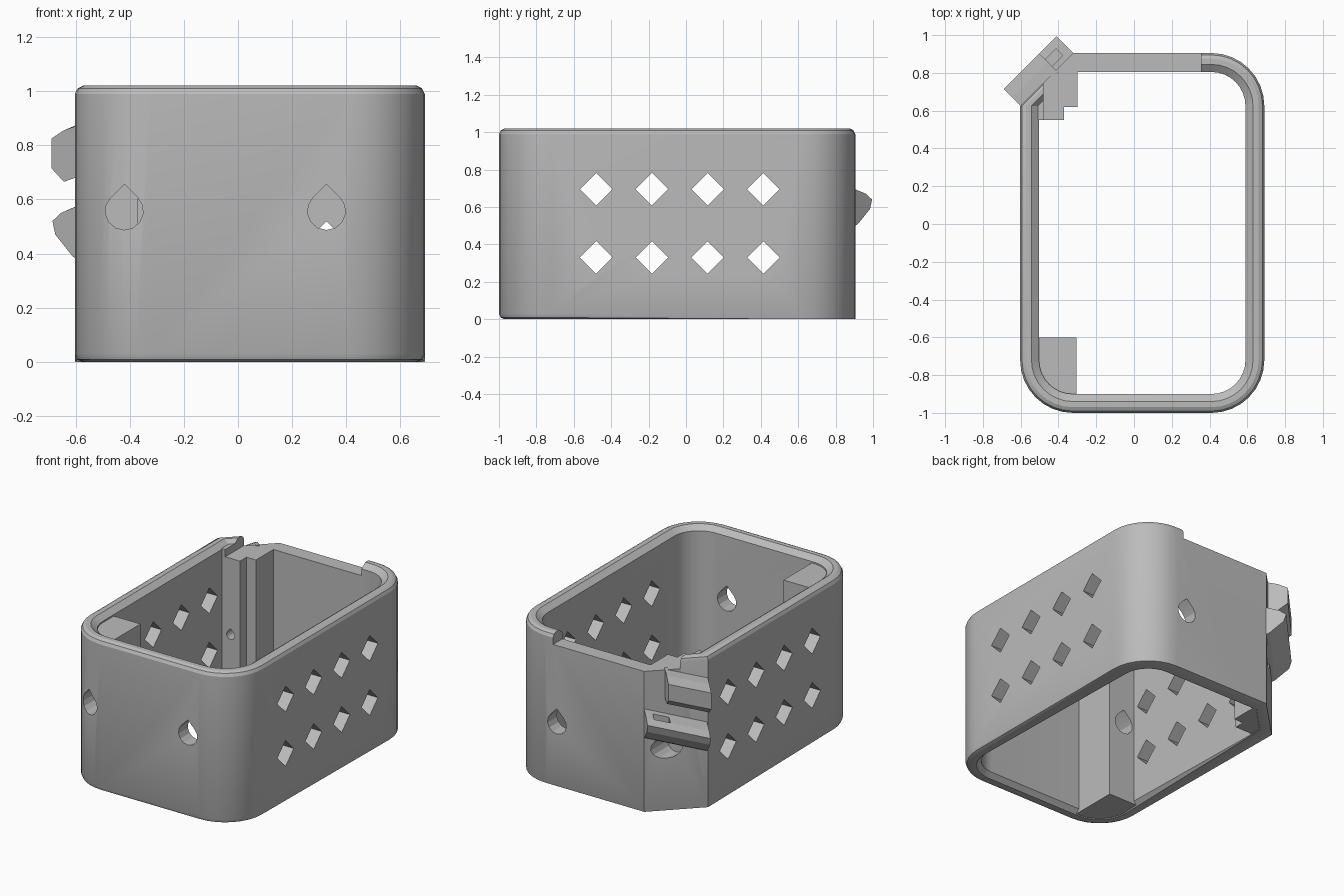
import bpy, bmesh, math
from mathutils import Vector

old = bpy.data.objects.get("Cube")
if old:
    bpy.data.objects.remove(old, do_unlink=True)

grey = bpy.data.materials.new("plain grey")
grey.use_nodes = True
COLOUR = (0.5, 0.5, 0.5, 1)
grey.diffuse_color = COLOUR
grey.node_tree.nodes["Principled BSDF"].inputs["Base Color"].default_value = COLOUR

X, Y, Z = Vector((1, 0, 0)), Vector((0, 1, 0)), Vector((0, 0, 1))


def finish(name, bm):
    bmesh.ops.recalc_face_normals(bm, faces=bm.faces)
    mesh = bpy.data.meshes.new(name)
    bm.to_mesh(mesh)
    bm.free()
    mesh.materials.append(grey)
    ob = bpy.data.objects.new(name, mesh)
    bpy.context.collection.objects.link(ob)
    return ob


def prism(name, points, origin, a, b, sweep):
    """Extrude a flat outline, drawn on axes a and b, along sweep."""
    bm = bmesh.new()
    o = Vector(origin)
    face = bm.faces.new([bm.verts.new(o + a * p + b * q) for p, q in points])
    moved = bmesh.ops.extrude_face_region(bm, geom=[face])["geom"]
    bmesh.ops.translate(bm, vec=sweep,
                        verts=[v for v in moved if isinstance(v, bmesh.types.BMVert)])
    return finish(name, bm)


def combine(target, tool, operation):
    bpy.context.view_layer.objects.active = target
    mod = target.modifiers.new("cut", "BOOLEAN")
    mod.operation, mod.object, mod.solver = operation, tool, "EXACT"
    bpy.ops.object.modifier_apply(modifier=mod.name)
    bpy.data.objects.remove(tool, do_unlink=True)


def teardrop(r):
    arc = [math.radians(135 + 270 * i / 10) for i in range(11)]
    return [(0, r * 1.41)] + [(r * math.cos(t), r * math.sin(t)) for t in arc]


# Wall ring: rounded rectangle with one chamfered back corner
R = 0.28
LEFT, RIGHT, FRONT, BACK, TOP, WALL = -0.603, 0.69, -1.0, 0.905, 1.02, 0.1
corners = [(RIGHT - R, BACK - R, 0, 8), (LEFT + R, BACK - R, 90, 1),
           (LEFT + R, FRONT + R, 180, 8), (RIGHT - R, FRONT + R, 270, 8)]
bm = bmesh.new()
columns = []
for cx, cy, start, steps in corners:
    low = 0.03 if cy < 0 else 0.002          # back bottom edge stays sharp
    section = [(0, low), (0, TOP - 0.03), (0.01, TOP - 0.01), (0.03, TOP),
               (0.06, TOP), (WALL, TOP - 0.03), (WALL, low),
               (WALL - low, 0), (low, 0), (low * 0.3, low * 0.3)]
    for i in range(steps + 1):
        t = math.radians(start + 90 * i / steps)
        columns.append([bm.verts.new((cx + (R - d) * math.cos(t),
                                      cy + (R - d) * math.sin(t), z))
                        for d, z in section])
for one, two in zip(columns, columns[1:] + columns[:1]):
    n = len(one)
    for k in range(n):
        bm.faces.new((one[k], two[k], two[(k + 1) % n], one[(k + 1) % n]))
wall = finish("housing_wall", bm)

# Corner pillars
front_pillar = [(-0.52, -0.6), (-0.305, -0.6), (-0.305, -0.93), (-0.4, -0.93),
                (-0.49, -0.88), (-0.53, -0.8)]
combine(wall, prism("front_pillar", front_pillar, (0, 0, 0.005), X, Y, Z * 0.975), "UNION")
back_pillar = [(-0.55, 0.55), (-0.37, 0.55), (-0.37, 0.62), (-0.3, 0.62),
               (-0.3, 0.85), (-0.37, 0.85), (-0.55, 0.67)]
combine(wall, prism("back_pillar", back_pillar, (0, 0, 0.004), X, Y, Z * 0.99), "UNION")

# Lowered rim along the back
rim = [(-0.48, 0.5), (0.355, 0.5), (0.355, 1.1), (-0.48, 1.1)]
combine(wall, prism("rim_cut", rim, (0, 0, 0.945), X, Y, Z * 0.3), "DIFFERENCE")

# Diamond vents through both sides
D = 0.087
for row in (0.33, 0.695):
    for i in range(4):
        vent = prism("vent_cut", [(-D, 0), (0, -D), (D, 0), (0, D)],
                     (-1, -0.48 + 0.298 * i, row), Y, Z, X * 2)
        combine(wall, vent, "DIFFERENCE")

# Teardrop screw holes: x, y start, z, radius, depth
for x, y, z, r, depth in ((-0.42, -1.1, 0.557, 0.07, 0.6), (0.327, -1.1, 0.557, 0.07, 0.6),
                          (0.327, 0.7, 0.42, 0.07, 0.4), (-0.42, 0.7, 0.42, 0.07, 0.4),
                          (-0.44, 0.45, 0.43, 0.03, 0.4)):
    combine(wall, prism("hole_cut", teardrop(r), (x, y, z), X, Z, Y * depth), "DIFFERENCE")

# Two sloping lugs on the chamfered corner
along = Vector((1, 1, 0)).normalized()
out = Vector((-1, 1, 0)).normalized()
middle = Vector((-0.463, 0.765, 0))


def lug(name, outline, start, end, z, rise):
    return prism(name, outline, middle + along * start + Z * z, out, Z,
                 along * (end - start) + Z * rise)


lower = lug("lower_lug", [(-0.02, -0.1), (0.02, -0.08), (0.11, 0.0), (0.125, 0.05),
                          (0.08, 0.08), (-0.02, 0.11)], -0.19, 0.2, 0.47, 0.12)
upper = lug("upper_lug", [(-0.02, -0.08), (0.06, -0.1), (0.125, -0.05), (0.125, 0.06),
                          (0.06, 0.09), (-0.02, 0.11)], -0.195, 0.07, 0.765, 0.08)

# Nut pocket in the lower lug
pocket = prism("pocket_cut", [(0.03, -0.05), (0.08, -0.05), (0.08, 0.05), (0.03, 0.05)],
               middle + along * 0.1 + Z * 0.56, out, along, Z * 0.3)
combine(lower, pocket, "DIFFERENCE")

# Soft corners on the wall, crisp edges elsewhere
bpy.ops.object.select_all(action="DESELECT")
wall.select_set(True)
bpy.context.view_layer.objects.active = wall
bpy.ops.object.shade_smooth_by_angle(angle=math.radians(25))
